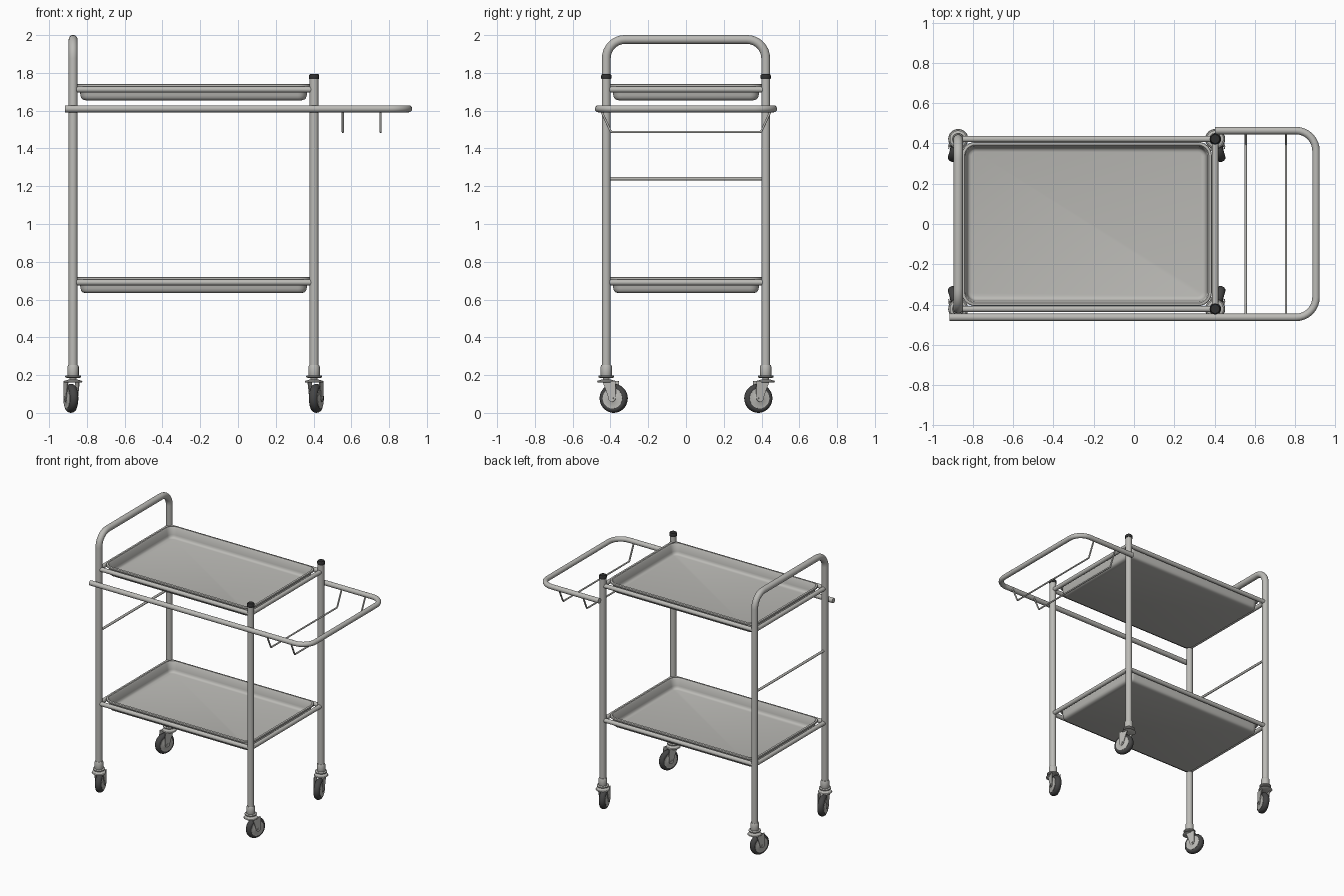
import bpy, bmesh, math
from mathutils import Matrix, Vector

if "Cube" in bpy.data.objects:
    bpy.data.objects.remove(bpy.data.objects["Cube"])


def material(name, rgb):
    m = bpy.data.materials.new(name)
    m.diffuse_color = (*rgb, 1)
    m.use_nodes = True
    m.node_tree.nodes["Principled BSDF"].inputs["Base Color"].default_value = m.diffuse_color
    return m


STEEL = material("brushed steel", (0.50, 0.495, 0.47))
RUBBER = material("dark rubber", (0.06, 0.06, 0.06))
BLACK = material("black plastic", (0.03, 0.03, 0.03))

XL, XR, Y = -0.873, 0.403, 0.422      # post positions
XC = (XL + XR) / 2


def finish(name, bm, mat, matrix=Matrix(), angle=40):
    bmesh.ops.recalc_face_normals(bm, faces=bm.faces)
    me = bpy.data.meshes.new(name)
    bm.to_mesh(me)
    bm.free()
    me.transform(matrix)
    ob = bpy.data.objects.new(name, me)
    bpy.context.collection.objects.link(ob)
    me.materials.append(mat)
    bpy.ops.object.select_all(action='DESELECT')
    ob.select_set(True)
    bpy.context.view_layer.objects.active = ob
    bpy.ops.object.shade_smooth_by_angle(angle=math.radians(angle))
    return ob


def skin(bm, rings, closed=False):
    """Bridge equal-length rings of points; cap both ends unless closed."""
    vs = [[bm.verts.new(p) for p in r] for r in rings]
    n = len(vs[0])
    for a, b in zip(vs, vs[1:] + (vs[:1] if closed else [])):
        for i in range(n):
            bm.faces.new((a[i], a[(i + 1) % n], b[(i + 1) % n], b[i]))
    if not closed:
        bm.faces.new(vs[0])
        bm.faces.new(vs[-1])


def lathe(name, profile, mat, matrix=Matrix(), n=28):
    """Solid of revolution about z from (radius, height) points."""
    bm = bmesh.new()
    skin(bm, [[(r * math.cos(2 * math.pi * i / n), r * math.sin(2 * math.pi * i / n), z)
               for i in range(n)] for r, z in profile])
    return finish(name, bm, mat, matrix)


def tube(name, points, radius, bend=0.0, sides=20, mat=STEEL):
    """Round bar through points with rounded bends."""
    pts = [Vector(p) for p in points]
    path = [pts[0]]
    for a, b, c in zip(pts, pts[1:], pts[2:]):
        d1, d2 = (a - b).normalized(), (c - b).normalized()
        half = d1.angle(d2) / 2
        cut = bend / math.tan(half)
        centre = b + (d1 + d2).normalized() * (bend / math.sin(half))
        p, q = b + d1 * cut - centre, b + d2 * cut - centre
        sweep = p.angle(q)
        for i in range(9):
            t = i / 8
            path.append(centre + (p * math.sin((1 - t) * sweep) + q * math.sin(t * sweep)) / math.sin(sweep))
    path.append(pts[-1])
    # all paths are planar, so one fixed normal keeps rings aligned
    plane = (pts[1] - pts[0]).cross(pts[2] - pts[1]) if len(pts) > 2 else (pts[1] - pts[0]).orthogonal()
    plane.normalize()
    rings = []
    for i, p in enumerate(path):
        d = (path[min(i + 1, len(path) - 1)] - path[max(i - 1, 0)]).normalized()
        side = d.cross(plane).normalized()
        rings.append([p + radius * (math.cos(k * 2 * math.pi / sides) * plane +
                                    math.sin(k * 2 * math.pi / sides) * side) for k in range(sides)])
    bm = bmesh.new()
    skin(bm, rings)
    return finish(name, bm, mat)


def rounded_rect(hx, hy, r, z, steps=6):
    out = []
    for q, (sx, sy) in enumerate(((1, 1), (-1, 1), (-1, -1), (1, -1))):
        for i in range(steps + 1):
            a = math.pi / 2 * (q + i / steps)
            out.append((XC + sx * (hx - r) + r * math.cos(a), sy * (hy - r) + r * math.sin(a), z))
    return out


def tray(name, top):
    # (inset, depth): inner floor, wall, rolled rim, outer wall, underside
    prof = ((0.05, 0.081), (0.038, 0.078), (0.031, 0.070), (0.028, 0.058), (0.021, 0.008),
            (0.015, 0.001), (0.007, 0), (0.002, 0.003), (0, 0.009), (0.002, 0.015), (0.008, 0.018),
            (0.017, 0.018), (0.023, 0.060), (0.027, 0.074), (0.035, 0.082), (0.05, 0.086))
    bm = bmesh.new()
    skin(bm, [rounded_rect(0.622 - d, 0.408 - d, 0.07 - d, top - z) for d, z in prof])
    finish(name, bm, STEEL)
    # supporting rails between the posts
    z = top - 0.029
    for s in (-1, 1):
        tube(name + "_long_rail", [(XL, s * Y, z), (XR, s * Y, z)], 0.016)
    for x in (XL, XR):
        tube(name + "_short_rail", [(x, -Y, z), (x, Y, z)], 0.016)


def caster(x, y):
    """Swivel caster trailing inward and slightly outward along x."""
    sx, sy = (1 if x > 0 else -1), (1 if y > 0 else -1)
    m = Matrix.Translation((x, y, 0)) @ Matrix.Rotation(math.atan2(-sy * 0.957, sx * 0.29), 4, 'Z')
    lathe("caster_collar", [(0.027, 0.19), (0.030, 0.196), (0.030, 0.245), (0.026, 0.254)], STEEL, m)
    lathe("caster_flange", [(0.036, 0.186), (0.042, 0.189), (0.042, 0.196), (0.036, 0.199)], STEEL, m)
    lathe("caster_neck", [(0.018, 0.165), (0.018, 0.19)], STEEL, m)
    lathe("caster_swivel", [(0.046, 0.161), (0.050, 0.164), (0.046, 0.170), (0.025, 0.176)], STEEL, m)
    # fork cheeks on both sides of the wheel
    shape = [(-0.012, 0.168), (0.06, 0.168), (0.062, 0.12)]
    shape += [(0.041 + 0.019 * math.cos(a), 0.077 - 0.019 * math.sin(a))
              for a in [math.pi * i / 8 for i in range(9)]] + [(0.008, 0.12)]
    for s in (-1, 1):
        bm = bmesh.new()
        skin(bm, [[(u, s * v, z) for u, z in shape] for v in (0.029, 0.034)])
        finish("caster_fork", bm, STEEL, m)
    # wheel on its axle
    w = m @ Matrix.Translation((0.041, 0, 0.077)) @ Matrix.Rotation(math.pi / 2, 4, 'X')
    lathe("caster_tyre", [(0.052, -0.021), (0.060, -0.023), (0.069, -0.019), (0.075, -0.010), (0.077, 0),
                          (0.075, 0.010), (0.069, 0.019), (0.060, 0.023), (0.052, 0.021)], RUBBER, w, 36)
    lathe("caster_hub", [(0.020, -0.026), (0.024, -0.0235), (0.054, -0.0235),
                         (0.054, 0.0235), (0.024, 0.0235), (0.020, 0.026)], STEEL, w)
    lathe("caster_axle", [(0.009, -0.038), (0.009, 0.038)], STEEL, w, 12)


# push handle hoop forming the left posts
tube("handle_hoop", [(XL, -Y, 0.2), (XL, -Y, 1.977), (XL, Y, 1.977), (XL, Y, 0.2)], 0.0235, 0.1)
# right posts with end caps
for s in (-1, 1):
    tube("right_post", [(XR, s * Y, 0.2), (XR, s * Y, 1.775)], 0.0235)
    lathe("post_cap", [(0.026, 1.768), (0.027, 1.772), (0.027, 1.787), (0.022, 1.794)], BLACK,
          Matrix.Translation((XR, s * Y, 0)))

tray("upper_tray", 1.741)
tray("lower_tray", 0.720)

# side rail wrapping round the right end
YS, ZS = 0.464, 1.61
tube("side_rail", [(-0.916, -YS, ZS), (0.904, -YS, ZS), (0.904, YS, ZS), (XR, YS, ZS)], 0.0185, 0.1)
# wire hangers below the side rail
for x in (0.555, 0.755):
    tube("wire_hanger", [(x, -YS + 0.01, ZS), (x, -0.397, 1.487), (x, 0.397, 1.487), (x, YS - 0.01, ZS)],
         0.006, 0.012, 10)
# thin bar between the left posts
tube("cross_bar", [(XL, -Y, 1.24), (XL, Y, 1.24)], 0.009, sides=12)

for x in (XL, XR):
    for y in (-Y, Y):
        caster(x, y)
